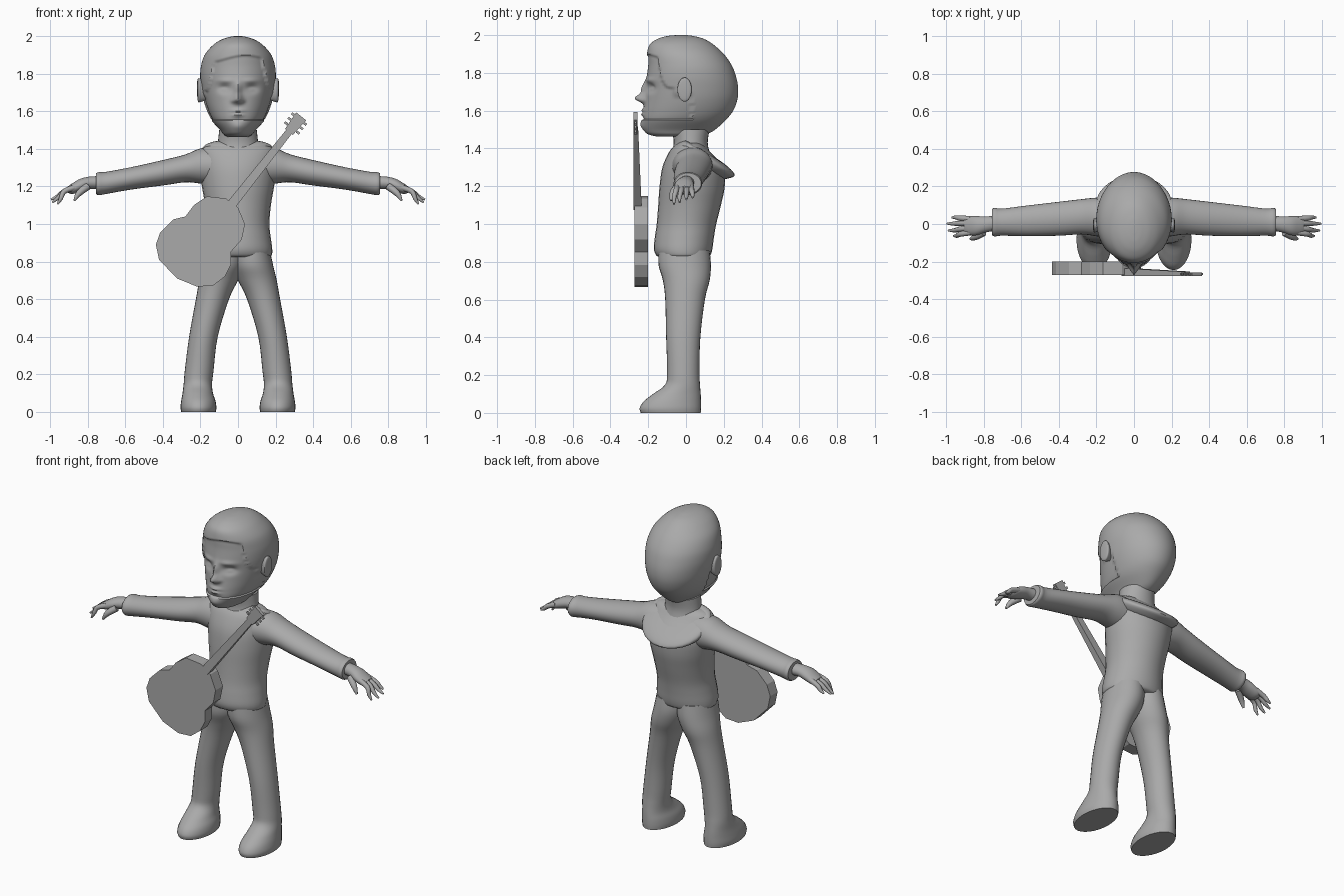
import bpy, bmesh, math
from math import sin, cos, pi, exp, radians
from mathutils import Vector

cube = bpy.data.objects.get("Cube")
if cube:
    bpy.data.objects.remove(cube)

grey = bpy.data.materials.new("plain grey")
grey.use_nodes = True
COLOUR = (0.4, 0.4, 0.4, 1)
grey.diffuse_color = COLOUR
grey.node_tree.nodes["Principled BSDF"].inputs["Base Color"].default_value = COLOUR


def finish(name, bm, smooth=True, angle=45):
    bmesh.ops.recalc_face_normals(bm, faces=bm.faces)
    mesh = bpy.data.meshes.new(name)
    bm.to_mesh(mesh)
    bm.free()
    mesh.materials.append(grey)
    if smooth:
        mesh.shade_smooth()
        mesh.set_sharp_from_angle(angle=radians(angle))
    obj = bpy.data.objects.new(name, mesh)
    bpy.context.collection.objects.link(obj)
    return obj


def skin(bm, rings):
    """Bridge closed rings of points and cap both ends."""
    loops = [[bm.verts.new(p) for p in ring] for ring in rings]
    n = len(loops[0])
    for a, b in zip(loops, loops[1:]):
        for i in range(n):
            j = (i + 1) % n
            bm.faces.new((a[i], a[j], b[j], b[i]))
    bm.faces.new(loops[0])
    bm.faces.new(loops[-1])


def spline(rows, steps):
    """Catmull-Rom interpolation through rows of numbers."""
    out = []
    for i in range(len(rows) - 1):
        quad = [rows[max(i - 1, 0)], rows[i], rows[i + 1], rows[min(i + 2, len(rows) - 1)]]
        for s in range(steps):
            t = s / steps
            out.append([b + 0.5 * t * (c - a + t * (2*a - 5*b + 4*c - d + t * (3*(b - c) + d - a)))
                        for a, b, c, d in zip(*quad)])
    return out + [list(rows[-1])]


def loft(name, rows, axis="z", side=1, steps=4, sides=28, deform=None):
    """Rows are (position on axis, low and high of the two other axes)."""
    bm = bmesh.new()
    rings = []
    for t, a0, a1, b0, b1 in spline(rows, steps):
        ring = []
        for k in range(sides):
            ang = 2 * pi * k / sides
            a = (a0 + a1) / 2 + (a1 - a0) / 2 * cos(ang)
            b = (b0 + b1) / 2 + (b1 - b0) / 2 * sin(ang)
            p = Vector((a, b, t) if axis == "z" else (t, a, b))
            if deform:
                p = deform(p)
            p.x *= side
            ring.append(p)
        rings.append(ring)
    skin(bm, rings)
    return finish(name, bm)


def tube(name, points, radii, side=1, sides=10):
    pts = [Vector(p) for p in points]
    rings = []
    rows = spline([(*p, r) for p, r in zip(pts, radii)], 3)
    for i, (x, y, z, r) in enumerate(rows):
        ahead = Vector(rows[min(i + 1, len(rows) - 1)][:3])
        behind = Vector(rows[max(i - 1, 0)][:3])
        q = (ahead - behind).to_track_quat("Z", "Y")
        ring = [Vector((x, y, z)) + q @ Vector((r * cos(2*pi*k/sides), r * sin(2*pi*k/sides), 0))
                for k in range(sides)]
        rings.append([Vector((p.x * side, p.y, p.z)) for p in ring])
    bm = bmesh.new()
    skin(bm, rings)
    return finish(name, bm)


def ramp(v, lo, hi):
    t = min(max((v - lo) / (hi - lo), 0), 1)
    return t * t * (3 - 2 * t)


# Head: sculpted loft with nose, brows, eye sockets, lips and hair edge
FEATURES = [  # x, z, width, height, push forward
    (0, 1.665, 0.022, 0.022, 0.05), (0, 1.715, 0.016, 0.04, 0.025),
    (0.025, 1.655, 0.013, 0.012, 0.014), (0.075, 1.72, 0.035, 0.022, -0.024),
    (0.075, 1.715, 0.02, 0.01, 0.01), (0.07, 1.762, 0.045, 0.013, 0.008),
    (0, 1.603, 0.035, 0.008, 0.012), (0, 1.58, 0.03, 0.008, 0.011),
    (0, 1.555, 0.04, 0.01, -0.006), (0, 1.52, 0.035, 0.02, 0.008)]


def sculpt(p):
    x, y, z = p
    front = ramp(-y, 0.03, 0.14)
    push = sum(f * exp(-((abs(x) - cx) / w) ** 2 - ((z - cz) / h) ** 2)
               for cx, cz, w, h, f in FEATURES)
    hairline = 1.87 + 0.02 * sin(14 * x + 1) - 0.15 * ramp(abs(x), 0.12, 0.17)
    hair = max(ramp(z, hairline, hairline + 0.012), ramp(y, -0.075, -0.06) * ramp(z, 1.66, 1.7))
    out = Vector((x, y - 0.03, 0)).normalized() * 0.01 * (hair - 1)
    if z < 1.55 or y > 0.03:
        out *= 0
    return p + out - Vector((0, push * front, 0))


head_rows = [(z, -w, w, y0, y1) for z, w, y0, y1 in [
    (1.462, .05, -.15, .07), (1.475, .075, -.20, .11), (1.5, .095, -.225, .155),
    (1.55, .14, -.238, .21), (1.6, .165, -.235, .25), (1.66, .184, -.227, .272),
    (1.72, .195, -.222, .276), (1.78, .201, -.217, .265), (1.84, .197, -.21, .242),
    (1.9, .177, -.207, .2), (1.95, .135, -.192, .145), (1.98, .09, -.15, .095),
    (1.995, .045, -.1, .04), (2.0, .015, -.05, 0)]]
loft("head", head_rows, steps=8, sides=112, deform=sculpt)
loft("neck", [(1.36, -.12, .12, -.08, .13), (1.43, -.108, .108, -.065, .115),
              (1.5, -.1, .1, -.075, .125)])

# Jacket body with hem, and the draped hood behind the neck
loft("jacket", [(z, -w, w, y0, y1) for z, w, y0, y1 in [
    (.825, .165, -.14, .115), (.835, .18, -.158, .13), (.87, .182, -.17, .14),
    (.93, .174, -.165, .148), (1.0, .167, -.155, .16), (1.1, .175, -.147, .185),
    (1.2, .192, -.14, .205), (1.3, .203, -.125, .2), (1.38, .195, -.09, .13),
    (1.415, .17, -.06, .1), (1.43, .12, -.04, .08)]])


def drape(p):
    return Vector((p.x, p.y, p.z - 0.55 * max(p.y, 0) - 0.25 * max(-p.y, 0)))


loft("hood", [(1.34, -.15, .15, -.04, .19), (1.365, -.185, .185, -.06, .225),
              (1.4, -.205, .205, -.07, .258), (1.425, -.2, .2, -.065, .225),
              (1.438, -.16, .16, -.05, .15), (1.442, -.11, .11, -.04, .09)], deform=drape)

# Limbs, built for each side
for label, s in (("left", 1), ("right", -1)):
    loft(label + "_ear", [(.17, -.03, .015, 1.66, 1.75), (.195, -.04, .025, 1.65, 1.77),
                          (.212, -.045, .03, 1.65, 1.775), (.217, -.03, .02, 1.68, 1.76)], "x", s)
    loft(label + "_sleeve", [(.1, -.08, .14, 1.2, 1.41), (.2, -.065, .14, 1.215, 1.402),
                             (.28, -.055, .132, 1.222, 1.37), (.4, -.062, .118, 1.205, 1.34),
                             (.57, -.065, .098, 1.183, 1.302), (.7, -.062, .082, 1.16, 1.278),
                             (.74, -.066, .086, 1.153, 1.276), (.755, -.06, .08, 1.16, 1.27)], "x", s)
    loft(label + "_palm", [(.73, -.035, .045, 1.185, 1.255), (.79, -.045, .04, 1.185, 1.252),
                           (.84, -.06, .042, 1.17, 1.24), (.88, -.058, .04, 1.16, 1.217),
                           (.905, -.045, .03, 1.165, 1.2)], "x", s)
    for finger, y, dy, tip, drop in (("index", -.045, -.018, .96, 1.105), ("middle", -.02, -.014, .988, 1.115),
                                     ("ring", .005, -.003, .995, 1.13), ("little", .027, .008, .97, 1.14)):
        tube(f"{label}_{finger}_finger", [(.87, y, 1.195), (.925, y + dy / 2, 1.173),
             ((tip + .925) / 2, y + dy, (1.165 + drop) / 2), (tip, y + dy, drop)],
             [.016, .014, .011, .005], s)
    tube(label + "_thumb", [(.8, -.045, 1.2), (.845, -.07, 1.165), (.87, -.08, 1.125)],
         [.02, .017, .006], s)
    loft(label + "_leg", [(0, .118, .302, -.24, .078), (.025, .115, .306, -.245, .08),
                          (.06, .12, .302, -.225, .08), (.1, .133, .295, -.175, .078),
                          (.15, .138, .289, -.11, .074), (.22, .13, .283, -.1, .071),
                          (.4, .108, .26, -.105, .076), (.6, .048, .224, -.11, .1),
                          (.7, 0, .206, -.122, .125), (.78, -.03, .187, -.145, .132),
                          (.86, -.03, .17, -.145, .125)], "z", s)


# Guitar: flat plates standing in front of the body
def plate(name, outline, y_front, y_back, slope=0):
    """Extrude an x-z outline; slope moves the back forward as z grows."""
    bm = bmesh.new()
    skin(bm, [[(x, y_front, z) for x, z in outline],
              [(x, y_back - slope * (z - 1.1), z) for x, z in outline]])
    return finish(name, bm, smooth=False)


plate("guitar_body", [(-.165, 1.147), (-.235, 1.1), (-.28, 1.04), (-.345, 1.024), (-.414, .955),
                      (-.437, .89), (-.42, .81), (-.324, .71), (-.218, .667), (-.133, .672),
                      (-.07, .72), (-.037, .784), (-.037, .853), (.02, .917), (.037, 1.0),
                      (0, 1.088), (-.064, 1.136)], -.272, -.2)
base, along = Vector((-.045, 1.09)), Vector((.62, .785)).normalized()
across = Vector((along.y, -along.x))


def strip(l0, l1, w0, w1, shift=0):
    return [base + along * l + across * (w + shift)
            for l, w in ((l0, -w0), (l1, -w1), (l1, w1), (l0, w0))]


plate("guitar_neck", strip(0, .53, .026, .018), -.277, -.235, 0.045)
plate("guitar_headstock", strip(.51, .615, .026, .034), -.277, -.257)
for i in range(3):
    for edge in (-1, 1):
        l = .53 + i * .03
        plate(f"tuning_peg_{i + 1}_{'left' if edge < 0 else 'right'}",
              strip(l, l + .013, .01, .01, edge * .04), -.272, -.262)
